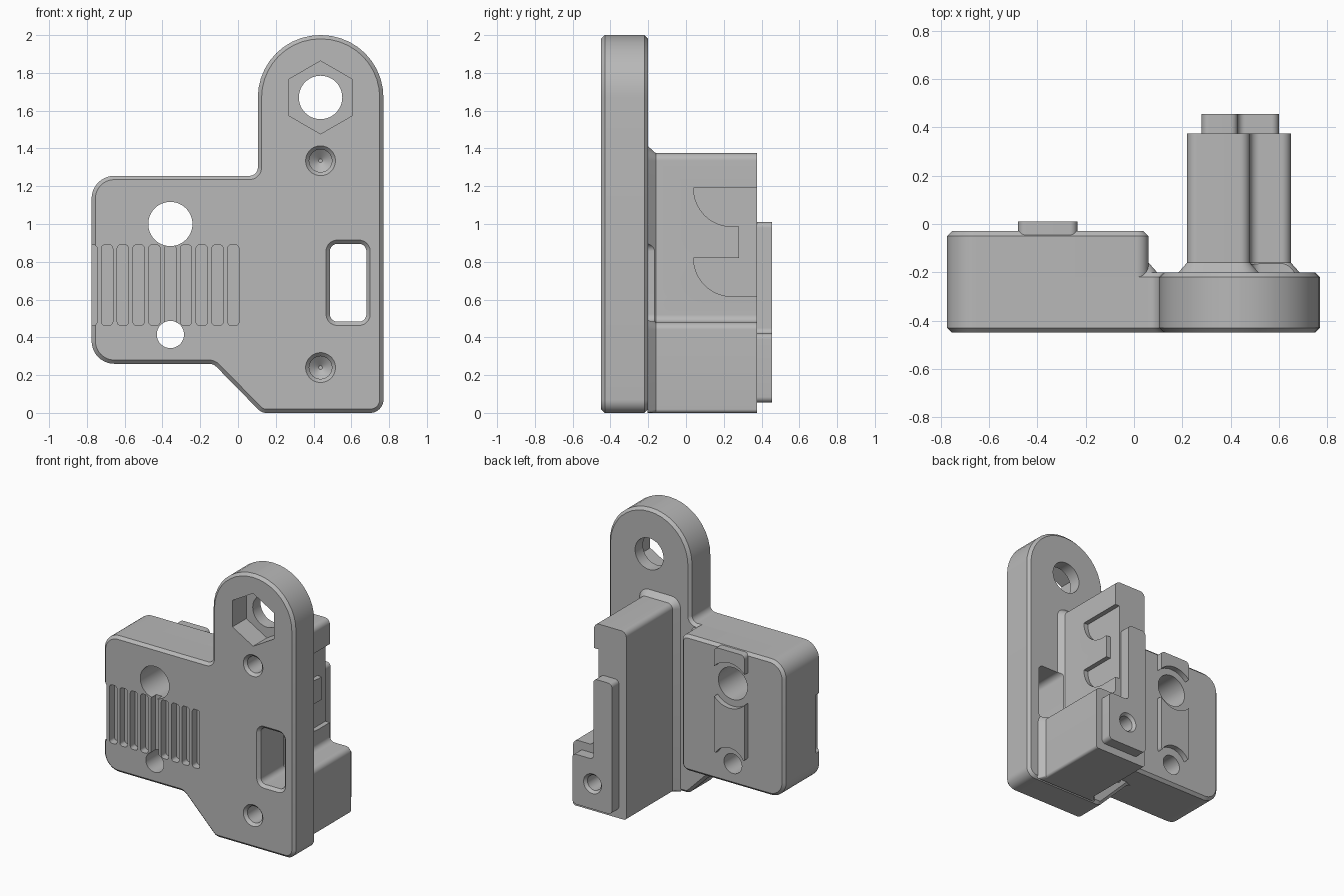
import bpy, bmesh
from math import atan2, tan, cos, sin, pi
from mathutils import Vector, Matrix

if "Cube" in bpy.data.objects:
    bpy.data.objects.remove(bpy.data.objects["Cube"])

grey = bpy.data.materials.new("plain grey")
grey.use_nodes = True
grey.diffuse_color = (0.48, 0.48, 0.48, 1)
grey.node_tree.nodes["Principled BSDF"].inputs["Base Color"].default_value = grey.diffuse_color


def outline(pts, off=0.0, n=10):
    """Counterclockwise polygon of (x, z, radius), offset outward, corners rounded."""
    ring = []
    for i, (x, z, r) in enumerate(pts):
        p = Vector((x, z))
        a = (p - Vector(pts[i - 1][:2])).normalized()
        b = (Vector(pts[(i + 1) % len(pts)][:2]) - p).normalized()
        na, nb = Vector((a.y, -a.x)), Vector((b.y, -b.x))
        p = p + (na + nb) * (off / (1 + na.dot(nb)))
        turn = atan2(a.x * b.y - a.y * b.x, a.dot(b))
        s = 1 if turn > 0 else -1
        r = max(r + s * off, 0.004)
        centre = p - a * (r * tan(abs(turn) / 2)) - na * (r * s)
        for k in range(n + 1):
            ring.append(centre + Matrix.Rotation(turn * k / n, 2) @ na * (r * s))
    return ring


def rect(x0, x1, z0, z1, r):
    return [(x0, z0, r), (x1, z0, r), (x1, z1, r), (x0, z1, r)]


def circle(x, z, r, n=48, start=0.0):
    return [Vector((x + r * cos(start + 2 * pi * k / n), z + r * sin(start + 2 * pi * k / n)))
            for k in range(n)]


def loft(name, rings, place=lambda u, v, w: (u, w, v)):
    """Skin a stack of (depth, ring) sections and cap both ends."""
    bm = bmesh.new()
    rows = [[bm.verts.new(place(p[0], p[1], d)) for p in ring] for d, ring in rings]
    n = len(rows[0])
    for lo, hi in zip(rows, rows[1:]):
        for k in range(n):
            bm.faces.new((lo[k], lo[(k + 1) % n], hi[(k + 1) % n], hi[k]))
    bm.faces.new(rows[0])
    bm.faces.new(rows[-1])
    bmesh.ops.recalc_face_normals(bm, faces=bm.faces)
    mesh = bpy.data.meshes.new(name)
    bm.to_mesh(mesh)
    bm.free()
    mesh.materials.append(grey)
    ob = bpy.data.objects.new(name, mesh)
    bpy.context.collection.objects.link(ob)
    return ob


def solid(name, pts, layers):
    return loft(name, [(y, outline(pts, off)) for y, off in layers])


def cutter(ob):
    ob.hide_render = True
    cutters.append(ob)
    return ob


def drill(x, z, steps):
    return cutter(loft("hole_cutter", [(y, circle(x, z, r)) for y, r in steps]))


def cut(ob, tools):
    bpy.ops.object.select_all(action='DESELECT')
    bpy.context.view_layer.objects.active = ob
    ob.select_set(True)
    for tool in tools:
        mod = ob.modifiers.new("cut", 'BOOLEAN')
        mod.operation, mod.solver, mod.object = 'DIFFERENCE', 'EXACT', tool
        bpy.ops.object.modifier_apply(modifier=mod.name)


cutters = []
C = 0.02      # edge chamfer
HX = 0.437    # column centre line
BX = -0.358   # block hole line

# Main plate with round-topped column
plate = solid("main_plate", [
    (-0.775, 0.26, 0.12), (-0.13, 0.26, 0.06), (0.125, 0, 0.06), (0.77, 0, 0.07),
    (0.77, 2, 0.33), (0.105, 2, 0.33), (0.105, 1.255, 0.045), (-0.775, 1.255, 0.12)],
    [(-0.45, -C), (-0.43, 0), (-0.22, 0), (-0.2, -C)])

# Thick side block continuing the plate backwards
block = solid("side_block", [
    (-0.775, 0.26, 0.12), (0.06, 0.26, 0.05), (0.06, 1.255, 0.05), (-0.775, 1.255, 0.12)],
    [(-0.22, 0), (-0.05, 0), (-0.03, -C)])
flare = solid("block_flare", rect(-0.02, 0.06, 0.26, 1.2, 0.01), [(-0.205, 0.04), (-0.16, 0)])

# Rear post: tall wall plus low foot, flared where it meets the plate
post_shape = [(0.22, 0, 0.02), (0.65, 0, 0.02), (0.65, 0.48, 0.04),
              (0.48, 0.48, 0.04), (0.48, 1.375, 0.04), (0.22, 1.375, 0.04)]
post_rings = [(y, [(p[0], max(p[1], 0)) for p in outline(post_shape, off)])
              for y, off in ((-0.205, 0.04), (-0.16, 0), (0.375, 0))]
post = loft("rear_post", post_rings)

# Raised tab on the end of the post
tab = solid("post_tab", [
    (0.28, 0.055, 0.03), (0.6, 0.055, 0.03), (0.6, 0.42, 0.03),
    (0.43, 0.42, 0.03), (0.43, 1.01, 0.03), (0.28, 1.01, 0.03)], [(0.37, 0), (0.455, 0)])

# Raised pads on the back of the block
pads = solid("block_pads", rect(-0.48, -0.235, 0.47, 1.25, 0.03), [(-0.06, 0), (0.01, 0)])

# Through holes in plate and block
big = drill(BX, 1.0, [(-0.6, 0.117), (0.2, 0.117)])
small = drill(BX, 0.415, [(-0.6, 0.072), (0.2, 0.072)])
top = drill(HX, 1.67, [(-0.6, 0.115), (0, 0.115)])
hexagon = cutter(loft("hex_cutter", [(y, circle(HX, 1.67, 0.193, 6, pi / 2)) for y in (-0.6, -0.29)]))

# Blind screw holes with countersunk mouths
screws = [drill(HX, z, [(-0.47, 0.098), (-0.43, 0.06), (-0.25, 0.06), (-0.21, 0.01)])
          for z in (0.24, 1.335)]
rear_screw = drill(HX, 0.24, [(0.47, 0.085), (0.435, 0.055), (0.25, 0.055), (0.22, 0.01)])

# Rectangular window beside the wall
window = cutter(solid("window_cutter", rect(0.486, 0.68, 0.483, 0.895, 0.04),
                      [(-0.47, 0.04), (-0.43, 0), (-0.14, 0)]))

# Row of belt tooth slots
slots = []
for i in range(10):
    x = -0.055 - 0.0835 * i
    slots.append(cutter(solid("slot_cutter", rect(x, x + 0.06, 0.463, 0.89, 0.02),
                              [(-0.5, 0), (-0.395, 0)])))

# Hooked recess in the side of the wall
hook = [(0.4, 1.19)]
for z in (1.19, 0.82):
    hook += [(0.24 - 0.2 * cos(k * pi / 20), z - 0.203 * sin(k * pi / 20)) for k in range(11)]
    hook += [(0.28, 0.987), (0.28, 0.82)] if z > 1 else [(0.4, 0.617)]
recess = cutter(loft("recess_cutter", [(0.445, hook), (0.55, hook)], lambda u, v, w: (w, u, v)))

# Clearance around the block holes between the pads
clear = [drill(BX, 1.0, [(-0.1, 0.165), (0.1, 0.165)]),
         drill(BX, 0.415, [(-0.1, 0.13), (0.1, 0.13)])]

cut(plate, [big, small, top, hexagon, window] + screws + slots)
cut(block, [big, small])
cut(post, [window, recess, rear_screw])
cut(tab, [rear_screw])
cut(pads, clear)
for ob in cutters:
    bpy.data.objects.remove(ob)

# Smooth the rounded sides, keep edges crisp
bpy.ops.object.select_all(action='DESELECT')
for ob in (plate, block, flare, post, tab, pads):
    ob.select_set(True)
bpy.context.view_layer.objects.active = plate
bpy.ops.object.shade_smooth_by_angle()
